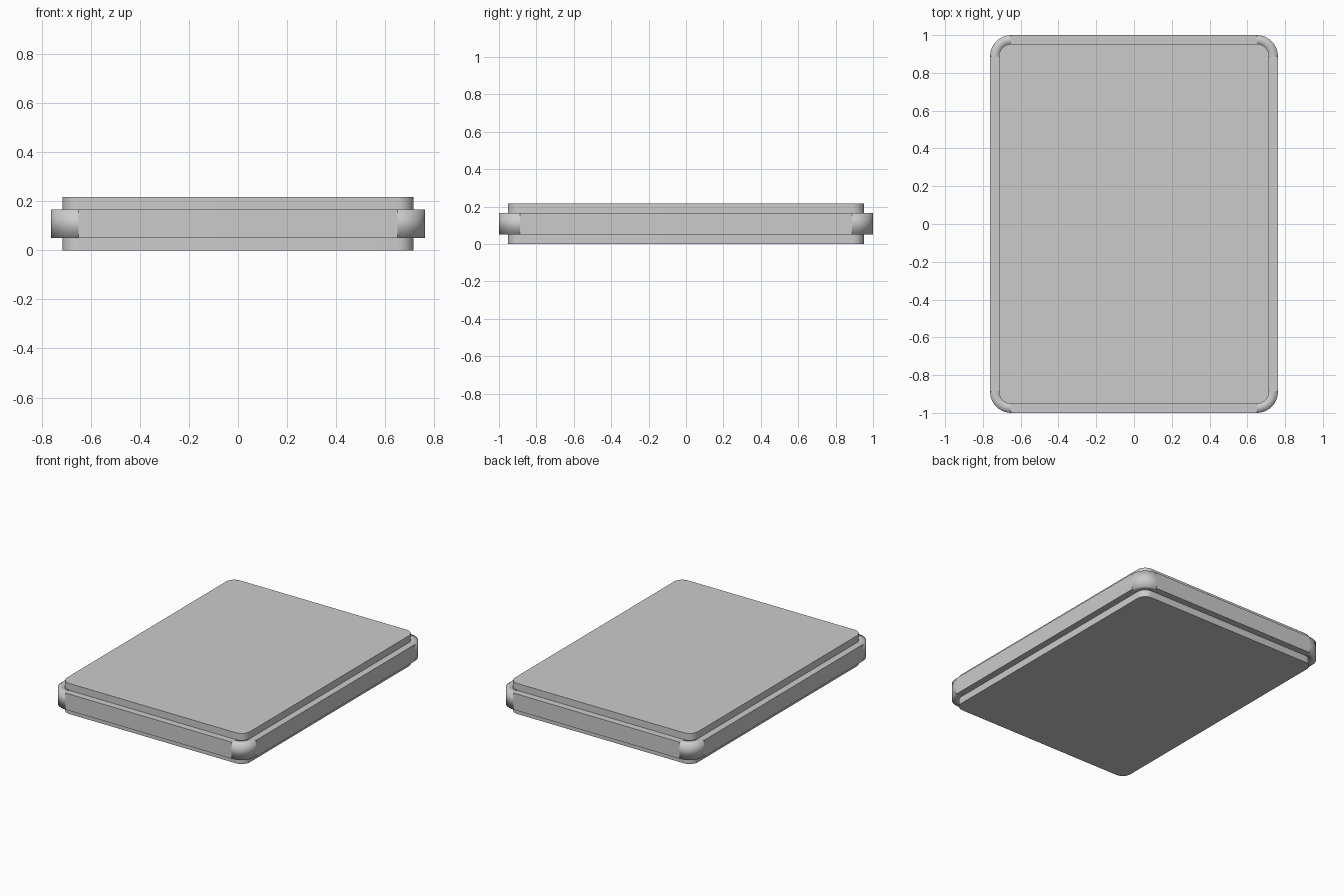
import bpy, bmesh, math

if "Cube" in bpy.data.objects:
    bpy.data.objects.remove(bpy.data.objects["Cube"])

CX, CY = 0.65, 0.888   # centres shared by all corner arcs
SEG = 10               # segments per rounded corner


def outline(bm, radius, z):
    """Rounded rectangle loop of vertices, counter-clockwise."""
    verts = []
    for i, (sx, sy) in enumerate([(1, 1), (-1, 1), (-1, -1), (1, -1)]):
        for k in range(SEG + 1):
            a = math.pi / 2 * (i + k / SEG)
            verts.append(bm.verts.new((sx * CX + radius * math.cos(a),
                                       sy * CY + radius * math.sin(a), z)))
    return verts


def loft(name, rings, closed):
    """Join (radius, z) outlines; corner quads are smooth, straight sides flat."""
    bm = bmesh.new()
    loops = [outline(bm, r, z) for r, z in rings]
    n = len(loops[0])
    pairs = list(zip(loops, loops[1:]))
    if closed:
        pairs.append((loops[-1], loops[0]))
    else:
        bm.faces.new(loops[0][::-1])
        bm.faces.new(loops[-1])
    for low, high in pairs:
        for i in range(n):
            j = (i + 1) % n
            f = bm.faces.new((low[i], low[j], high[j], high[i]))
            f.smooth = i % (SEG + 1) != SEG
    bmesh.ops.recalc_face_normals(bm, faces=bm.faces[:])
    mesh = bpy.data.meshes.new(name)
    bm.to_mesh(mesh)
    bm.free()
    obj = bpy.data.objects.new(name, mesh)
    bpy.context.collection.objects.link(obj)
    return obj


# Inner slab, showing above and below the frame
slab = loft("slab_body", [(0.065, 0), (0.065, 0.216)], False)
bpy.context.view_layer.objects.active = slab
slab.select_set(True)
bpy.ops.object.shade_smooth_by_angle(angle=math.radians(30))

# Frame around the middle, with soft-shaded corners
loft("edge_frame", [(0.06, 0.05), (0.112, 0.05), (0.112, 0.167), (0.06, 0.167)], True)
